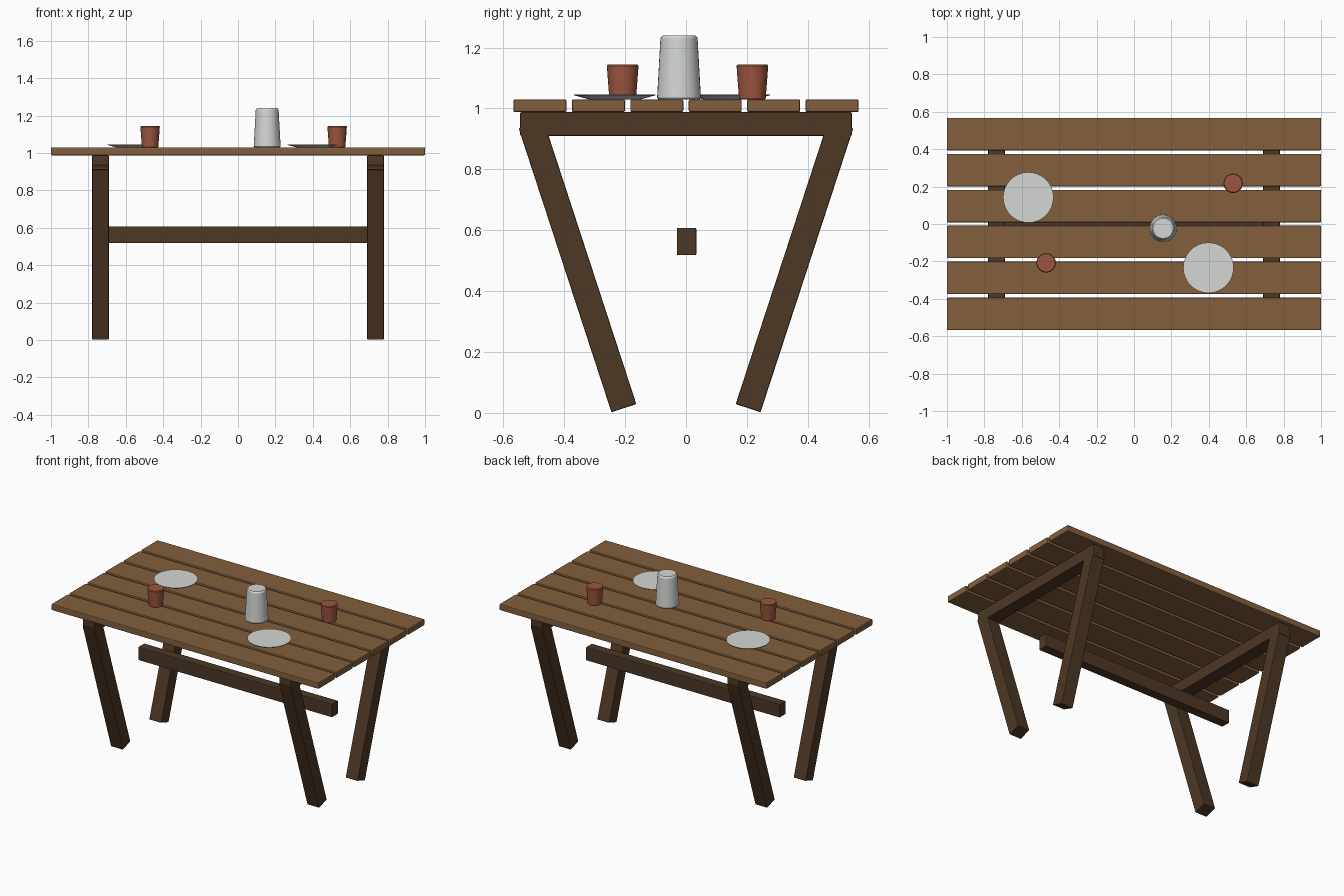
import bpy, bmesh, math

if "Cube" in bpy.data.objects:
    bpy.data.objects.remove(bpy.data.objects["Cube"], do_unlink=True)


def material(name, rgb):
    m = bpy.data.materials.new(name)
    m.use_nodes = True
    m.diffuse_color = (*rgb, 1)
    m.node_tree.nodes["Principled BSDF"].inputs["Base Color"].default_value = (*rgb, 1)
    return m


plank_wood = material("plank wood", (0.23, 0.115, 0.048))
frame_wood = material("dark frame wood", (0.075, 0.039, 0.018))
terracotta = material("terracotta", (0.34, 0.092, 0.05))
ceramic = material("pale ceramic", (0.66, 0.68, 0.66))


def finish(name, bm, mat, location, tilt=0.0, bevel=0.0):
    mesh = bpy.data.meshes.new(name)
    bm.to_mesh(mesh)
    bm.free()
    mesh.materials.append(mat)
    ob = bpy.data.objects.new(name, mesh)
    ob.location = location
    ob.rotation_euler.x = tilt
    bpy.context.collection.objects.link(ob)
    if bevel:
        mod = ob.modifiers.new("Softened edges", "BEVEL")
        mod.width = bevel
        mod.segments = 2
    return ob


def beam(name, size, location, mat, tilt=0.0, bevel=0.004):
    bm = bmesh.new()
    bmesh.ops.create_cube(bm, size=1)
    bmesh.ops.scale(bm, vec=size, verts=bm.verts)
    return finish(name, bm, mat, location, tilt, bevel)


def turned(name, profile, location, mat, sides=32):
    """Solid of revolution from (radius, height) pairs, closed at both ends."""
    bm = bmesh.new()
    rings = []
    for r, z in profile:
        rings.append([bm.verts.new((r * math.cos(a), r * math.sin(a), z))
                      for a in (math.tau * i / sides for i in range(sides))])
    for low, high in zip(rings, rings[1:]):
        for i in range(sides):
            j = (i + 1) % sides
            bm.faces.new((low[i], low[j], high[j], high[i]))
    bm.faces.new(rings[0][::-1])
    bm.faces.new(rings[-1])
    ob = finish(name, bm, mat, location)
    bpy.ops.object.select_all(action="DESELECT")
    ob.select_set(True)
    bpy.context.view_layer.objects.active = ob
    bpy.ops.object.shade_smooth_by_angle(angle=math.radians(30))
    return ob


# Table top: six spaced planks
TOP = 1.03
for i in range(6):
    beam(f"plank_{i + 1}", (2, 0.174, 0.042), (0, (i - 2.5) * 0.192, TOP - 0.021),
         plank_wood, bevel=0.005)

# End frames: a cross rail with two splayed legs at each end
SPLAY = math.radians(18.1)
LEG_LENGTH = 0.981
for side, sx in (("left", 1), ("right", -1)):
    x = 0.735 * sx
    beam(f"{side}_cross_rail", (0.089, 1.09, 0.078), (x, 0, 0.949), frame_wood)
    for end, sy in (("front", -1), ("back", 1)):
        y = sy * (0.204 + math.sin(SPLAY) * LEG_LENGTH / 2)
        z = 0.0155 + math.cos(SPLAY) * LEG_LENGTH / 2
        beam(f"{end}_{side}_leg", (0.09, 0.086, LEG_LENGTH), (x, y, z),
             frame_wood, tilt=-sy * SPLAY)

# Long stretcher between the end frames
beam("stretcher", (1.45, 0.064, 0.09), (0, 0.002, 0.563), frame_wood)

# Tableware
for i, (x, y) in enumerate(((-0.565, 0.142), (0.398, -0.234))):
    turned(f"plate_{i + 1}", [(0.085, 0), (0.133, 0.013), (0.135, 0.016)],
           (x, y, TOP), ceramic)
for i, (x, y) in enumerate(((-0.47, -0.208), (0.53, 0.218))):
    turned(f"cup_{i + 1}", [(0.041, 0), (0.044, 0.004), (0.052, 0.11), (0.048, 0.115)],
           (x, y, TOP), terracotta)
turned("jug", [(0.068, 0), (0.072, 0.005), (0.061, 0.201), (0.054, 0.21)],
       (0.156, -0.023, TOP), ceramic)
